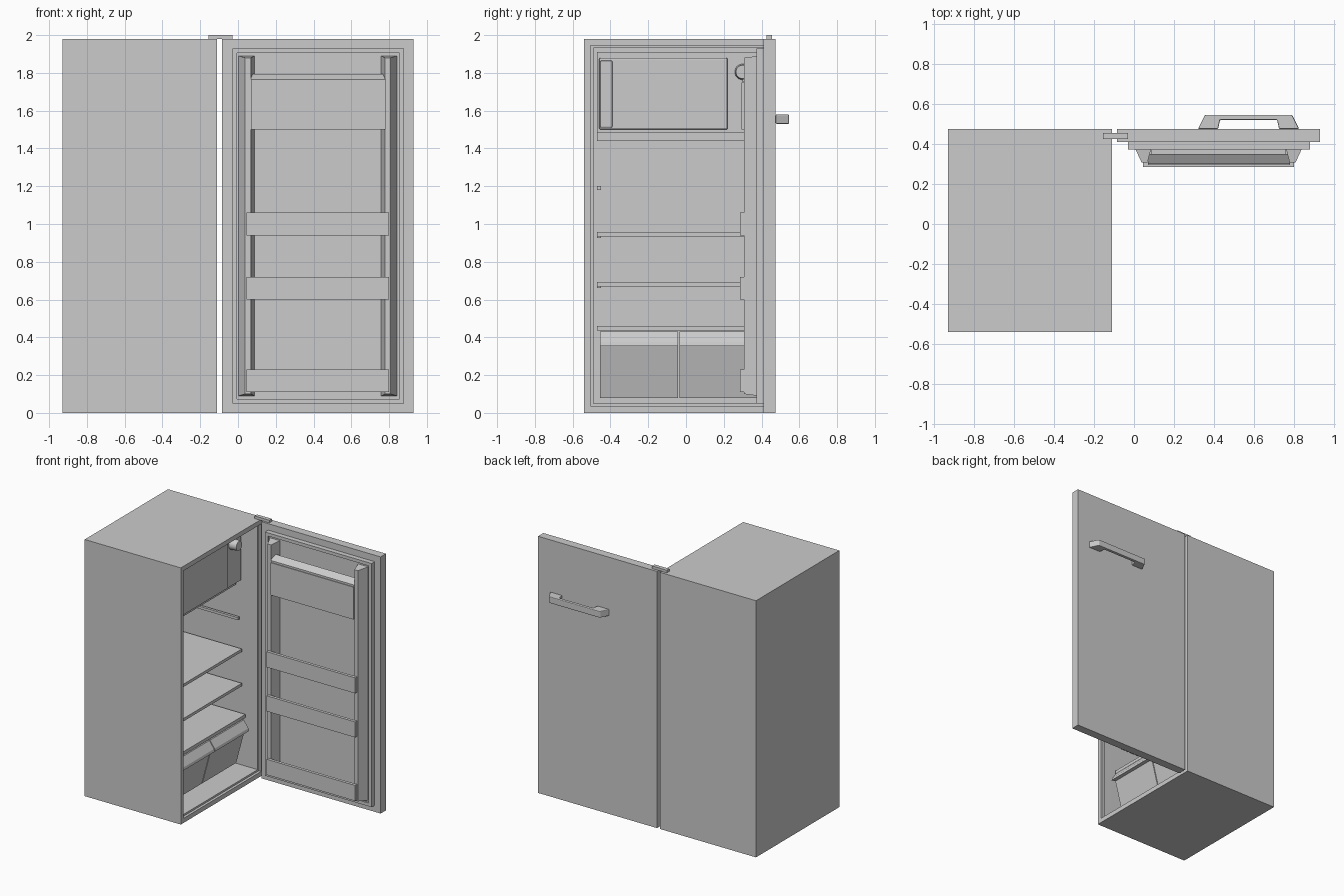
import bpy, bmesh, math

old = bpy.data.objects.get("Cube")
if old:
    bpy.data.objects.remove(old, do_unlink=True)

grey = bpy.data.materials.new("light grey")
grey.use_nodes = True
COLOUR = (0.6, 0.6, 0.6, 1)
grey.diffuse_color = COLOUR
grey.node_tree.nodes["Principled BSDF"].inputs["Base Color"].default_value = COLOUR


def finish(name, bm, bevel=0):
    bmesh.ops.recalc_face_normals(bm, faces=bm.faces)
    mesh = bpy.data.meshes.new(name)
    bm.to_mesh(mesh)
    bm.free()
    mesh.materials.append(grey)
    ob = bpy.data.objects.new(name, mesh)
    bpy.context.collection.objects.link(ob)
    if bevel:
        mod = ob.modifiers.new("soft edges", "BEVEL")
        mod.width, mod.segments = bevel, 2
    return ob


def box_mesh(x, y, z):
    bm = bmesh.new()
    bmesh.ops.create_cube(bm, size=1)
    for v in bm.verts:
        for i, span in enumerate((x, y, z)):
            v.co[i] = span[0] if v.co[i] < 0 else span[1]
    return bm


def box(name, x, y, z, bevel=0):
    return finish(name, box_mesh(x, y, z), bevel)


def prism(name, points, axis, lo, hi, taper=0, bevel=0):
    """Extrude a profile along y or z; taper pulls the last two points inward."""
    bm = bmesh.new()
    rings = []
    for end, sign in ((lo, 1), (hi, -1)):
        ring = []
        for i, (a, b) in enumerate(points):
            c = end + sign * (taper if i >= len(points) - 2 else 0)
            ring.append(bm.verts.new((a, c, b) if axis == "y" else (a, b, c)))
        rings.append(ring)
        bm.faces.new(ring)
    n = len(points)
    for i in range(n):
        j = (i + 1) % n
        bm.faces.new((rings[0][i], rings[0][j], rings[1][j], rings[1][i]))
    return finish(name, bm, bevel)


def facing(bm, axis, sign):
    bm.normal_update()
    return max(bm.faces, key=lambda f: sign * f.calc_center_median()[axis])


def inset_push(bm, face, width, axis, step):
    """Inset a face, then push the middle in or out along an axis."""
    bmesh.ops.inset_region(bm, faces=[face], thickness=width)
    new = bmesh.ops.extrude_discrete_faces(bm, faces=[face])["faces"][0]
    for v in new.verts:
        v.co[axis] += step
    return new


# Cabinet: a stepped rim around a deep cavity, open towards +x
bm = box_mesh((-0.93, -0.11), (-0.54, 0.475), (0, 1.98))
mouth = facing(bm, 0, 1)
mouth = inset_push(bm, mouth, 0.05, 0, -0.02)
inset_push(bm, mouth, 0.02, 0, -0.73)
finish("cabinet", bm)

IN_Y = (-0.47, 0.405)

# Freezer compartment with its small door, grip and drip tray
box("freezer_compartment", (-0.86, -0.26), IN_Y, (1.485, 1.91))
box("freezer_door", (-0.26, -0.235), (-0.46, 0.22), (1.5, 1.88), 0.008)
box("freezer_grip", (-0.235, -0.22), (-0.455, -0.39), (1.51, 1.865), 0.006)
box("drip_tray", (-0.86, -0.3), IN_Y, (1.44, 1.485))

# Thermostat dial
bm = bmesh.new()
bmesh.ops.create_cone(bm, cap_ends=True, segments=24, radius1=0.042, radius2=0.036, depth=0.06)
dial = finish("thermostat_dial", bm)
dial.location = (-0.23, 0.3, 1.805)
dial.rotation_euler = (0, math.pi / 2, 0)
for poly in dial.data.polygons:
    poly.use_smooth = len(poly.vertices) == 4

# Shelves and the wall rails that carry them
for i, z in enumerate((0.935, 0.67)):
    box(f"shelf_{i + 1}", (-0.86, -0.25), IN_Y, (z, z + 0.022))
for i, z in enumerate((1.18, 0.927, 0.662)):
    for side, y in (("right", (-0.47, -0.45)), ("left", (0.385, 0.405))):
        box(f"{side}_shelf_rail_{i + 1}", (-0.86, -0.27), y, (z, z + 0.02))

# Two crisper drawers with sloped fronts and overhanging lips
box("crisper_cover", (-0.86, -0.22), IN_Y, (0.435, 0.46))
profile = [(-0.84, 0.08), (-0.28, 0.08), (-0.205, 0.36), (-0.17, 0.355),
           (-0.175, 0.375), (-0.215, 0.43), (-0.84, 0.43)]
for side, lo in (("right", -0.455), ("left", -0.035)):
    prism(f"{side}_crisper_drawer", profile, "y", lo, lo + 0.413)

# Opened door: outer slab, raised liner with a shallow recess
box("door_slab", (-0.085, 0.93), (0.41, 0.475), (0, 1.98))
bm = box_mesh((-0.03, 0.88), (0.372, 0.41), (0.05, 1.93))
inset_push(bm, facing(bm, 1, -1), 0.035, 1, 0.012)
finish("door_liner", bm)

# Tapered pillars on both sides of the door, mirrored about its middle
MID = 0.4225
pillar = [(-0.335, 0.384), (-0.42, 0.384), (-0.385, 0.308), (-0.355, 0.308)]
for side, s in (("right", 1), ("left", -1)):
    prism(f"{side}_door_pillar", [(MID + s * x, y) for x, y in pillar],
          "z", 0.09, 1.89, taper=0.01)

# Door racks: front rail and floor
for i, z in enumerate((0.94, 0.6, 0.11)):
    box(f"door_rack_rail_{i + 1}", (0.045, 0.8), (0.285, 0.308), (z, z + 0.12))
    box(f"door_rack_floor_{i + 1}", (0.075, 0.77), (0.3, 0.384), (z, z + 0.015))

# Covered top compartment with a sloping flap
box("door_bin_front", (0.07, 0.78), (0.295, 0.31), (1.5, 1.75))
box("door_bin_floor", (0.085, 0.76), (0.31, 0.384), (1.5, 1.515))
flap = prism("door_bin_flap", [(0.07, 0.3), (0.78, 0.3), (0.78, 0.35), (0.07, 0.35)],
             "z", 1.75, 1.765)
for v in flap.data.vertices:
    if v.co.y > 0.32:
        v.co.z += 0.03

# Door handle: a bridge on two flared feet
prism("door_handle", [(0.32, 0.475), (0.355, 0.545), (0.79, 0.545), (0.825, 0.475),
                      (0.725, 0.475), (0.715, 0.52), (0.43, 0.52), (0.42, 0.475)],
      "z", 1.53, 1.58, bevel=0.005)

# Hinge plate joining the cabinet and the door, with a thin pin in the gap
box("hinge_plate", (-0.155, -0.03), (0.425, 0.455), (1.98, 2.0))
